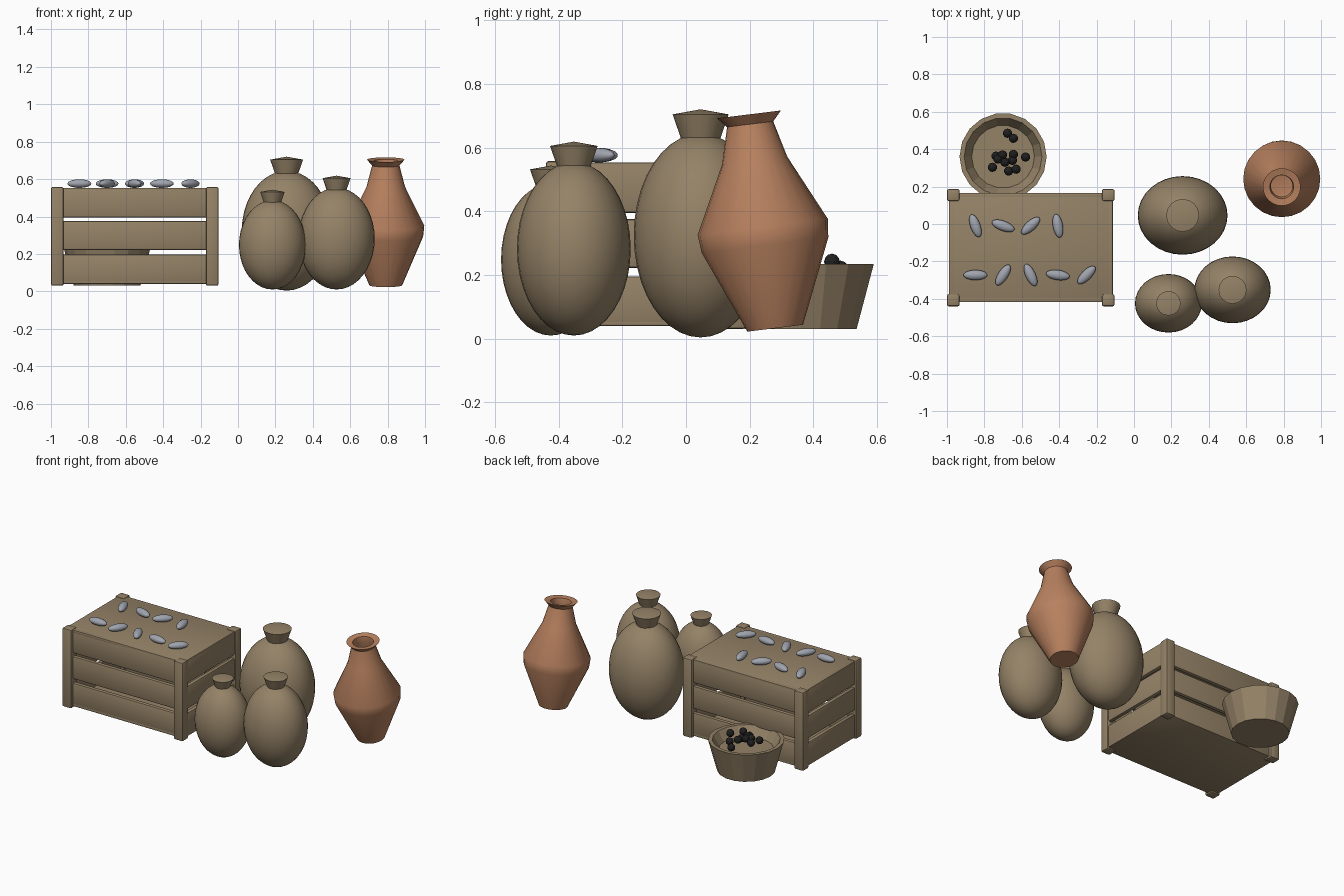
import bpy, bmesh, math
from mathutils import Matrix

default = bpy.data.objects.get("Cube")
if default:
    bpy.data.objects.remove(default, do_unlink=True)


def material(name, rgb):
    m = bpy.data.materials.new(name)
    m.use_nodes = True
    m.diffuse_color = (*rgb, 1)
    m.node_tree.nodes["Principled BSDF"].inputs["Base Color"].default_value = (*rgb, 1)
    return m


TAN = material("tan wood and cloth", (0.30, 0.225, 0.136))
CLAY = material("orange clay", (0.48, 0.22, 0.115))
SILVER = material("silver fish", (0.35, 0.37, 0.42))
BLACK = material("black fruit", (0.015, 0.015, 0.016))


def finish(name, bm, mat, smooth=None):
    bmesh.ops.recalc_face_normals(bm, faces=bm.faces)
    mesh = bpy.data.meshes.new(name)
    bm.to_mesh(mesh)
    bm.free()
    mesh.materials.append(mat)
    obj = bpy.data.objects.new(name, mesh)
    bpy.context.collection.objects.link(obj)
    if smooth:
        bpy.ops.object.select_all(action='DESELECT')
        obj.select_set(True)
        bpy.context.view_layer.objects.active = obj
        bpy.ops.object.shade_smooth_by_angle(angle=math.radians(smooth))
    return obj


def box(name, low, high, bevel):
    bm = bmesh.new()
    bmesh.ops.create_cube(bm, size=1)
    for v in bm.verts:
        v.co = [l + (c + 0.5) * (h - l) for l, h, c in zip(low, high, v.co)]
    bmesh.ops.bevel(bm, geom=bm.edges[:], offset=bevel, segments=2,
                    profile=0.5, affect='EDGES')
    return finish(name, bm, TAN, 40)


def lathe(name, profile, sides, mat, smooth=None):
    """Revolve (radius, height) pairs; zero radius closes an end."""
    bm = bmesh.new()
    rings = []
    for r, z in profile:
        count = sides if r > 0 else 1
        rings.append([bm.verts.new((r * math.cos(math.tau * i / sides),
                                    r * math.sin(math.tau * i / sides), z))
                      for i in range(count)])
    for a, b in zip(rings, rings[1:]):
        for i in range(sides):
            j = (i + 1) % sides
            quad = [a[i % len(a)], a[j % len(a)], b[j % len(b)], b[i % len(b)]]
            bm.faces.new(list(dict.fromkeys(quad)))
    return finish(name, bm, mat, smooth)


# Crate: corner posts, slats on four sides, top and bottom boards
X0, X1, Y0, Y1 = -0.99, -0.113, -0.418, 0.167
for side, px in (("right", -1.0), ("left", -0.172)):
    for end, py in (("front", -0.44), ("back", 0.122)):
        box(f"crate_post_{end}_{side}", (px, py, 0.03), (px + 0.068, py + 0.065, 0.558), 0.01)
THICK = 0.03
for n, (low, high) in enumerate(((0.042, 0.196), (0.222, 0.375), (0.395, 0.553))):
    for end, y in (("front", Y0), ("back", Y1 - THICK)):
        box(f"crate_slat_{end}_{n}", (X0 + 0.02, y, low), (X1 - 0.02, y + THICK, high), 0.01)
    for side, x in (("right", X0), ("left", X1 - THICK)):
        box(f"crate_slat_{side}_{n}", (x, Y0 + 0.02, low), (x + THICK, Y1 - 0.02, high), 0.01)
box("crate_lid", (X0, Y0, 0.53), (X1, Y1, 0.553), 0.005)
box("crate_floor", (X0, Y0, 0.04), (X1, Y1, 0.062), 0.005)

# Fish lying in two rows on the lid: x, y, turn in degrees
FISH = [(-0.848, -0.01, -70), (-0.70, -0.01, -20), (-0.553, -0.01, 42), (-0.407, -0.01, -80),
        (-0.848, -0.273, 0), (-0.70, -0.273, 57), (-0.553, -0.273, -65),
        (-0.407, -0.273, -8), (-0.254, -0.273, 45)]
for n, (x, y, turn) in enumerate(FISH):
    bm = bmesh.new()
    bmesh.ops.create_uvsphere(bm, u_segments=16, v_segments=10, radius=1,
                              matrix=Matrix.Rotation(math.pi / 2, 4, 'Y'))
    fish = finish(f"fish_{n}", bm, SILVER, 60)
    fish.scale = (0.064, 0.027, 0.023)
    fish.location = (x, y, 0.576)
    fish.rotation_euler.z = math.radians(turn)


# Sacks: squashed round body with a flared, tied neck
def sack(name, x, y, z, size):
    bm = bmesh.new()
    bmesh.ops.create_uvsphere(bm, u_segments=32, v_segments=20, radius=1)
    body = finish(name + "_body", bm, TAN, 60)
    body.scale = (0.24 * size, 0.21 * size, 0.32 * size)
    body.location = (x, y, z + 0.32 * size)
    neck = lathe(name + "_neck", [(0, 0.6), (0.062, 0.625), (0.088, 0.7), (0, 0.716)],
                 16, TAN, 35)
    neck.scale = (size, size, size)
    neck.location = (x, y, z)


sack("large_sack", 0.26, 0.046, 0.004, 1)
sack("medium_sack", 0.527, -0.352, 0.01, 0.85)
sack("small_sack", 0.184, -0.424, 0.01, 0.745)

# Tall clay jar, leaning forward
jar = lathe("clay_jar", [(0, 0), (0.088, 0), (0.2, 0.262), (0.206, 0.32), (0.103, 0.53),
                         (0.073, 0.645), (0.101, 0.676), (0.064, 0.67), (0.058, 0.63),
                         (0.085, 0.53), (0, 0.51)], 24, CLAY, 35)
jar.location = (0.79, 0.28, 0.033)
jar.rotation_euler.x = math.radians(7)

# Round basket with a sloped wall
basket = lathe("basket", [(0, 0.03), (0.178, 0.03), (0.233, 0.235), (0.208, 0.235),
                          (0.168, 0.17), (0, 0.17)], 18, TAN)
basket.location = (-0.70, 0.36, 0)

# Small dark fruit heaped in the basket
FRUIT = [(-0.676, 0.485), (-0.645, 0.458), (-0.737, 0.363), (-0.703, 0.369),
         (-0.645, 0.372), (-0.58, 0.358), (-0.757, 0.303), (-0.69, 0.33),
         (-0.67, 0.283), (-0.63, 0.293), (-0.65, 0.34), (-0.727, 0.347)]
for n, (x, y) in enumerate(FRUIT):
    bm = bmesh.new()
    bmesh.ops.create_icosphere(bm, subdivisions=2, radius=0.025)
    fruit = finish(f"fruit_{n}", bm, BLACK)
    fruit.location = (x, y, 0.22 + 0.022 * (n % 2))
